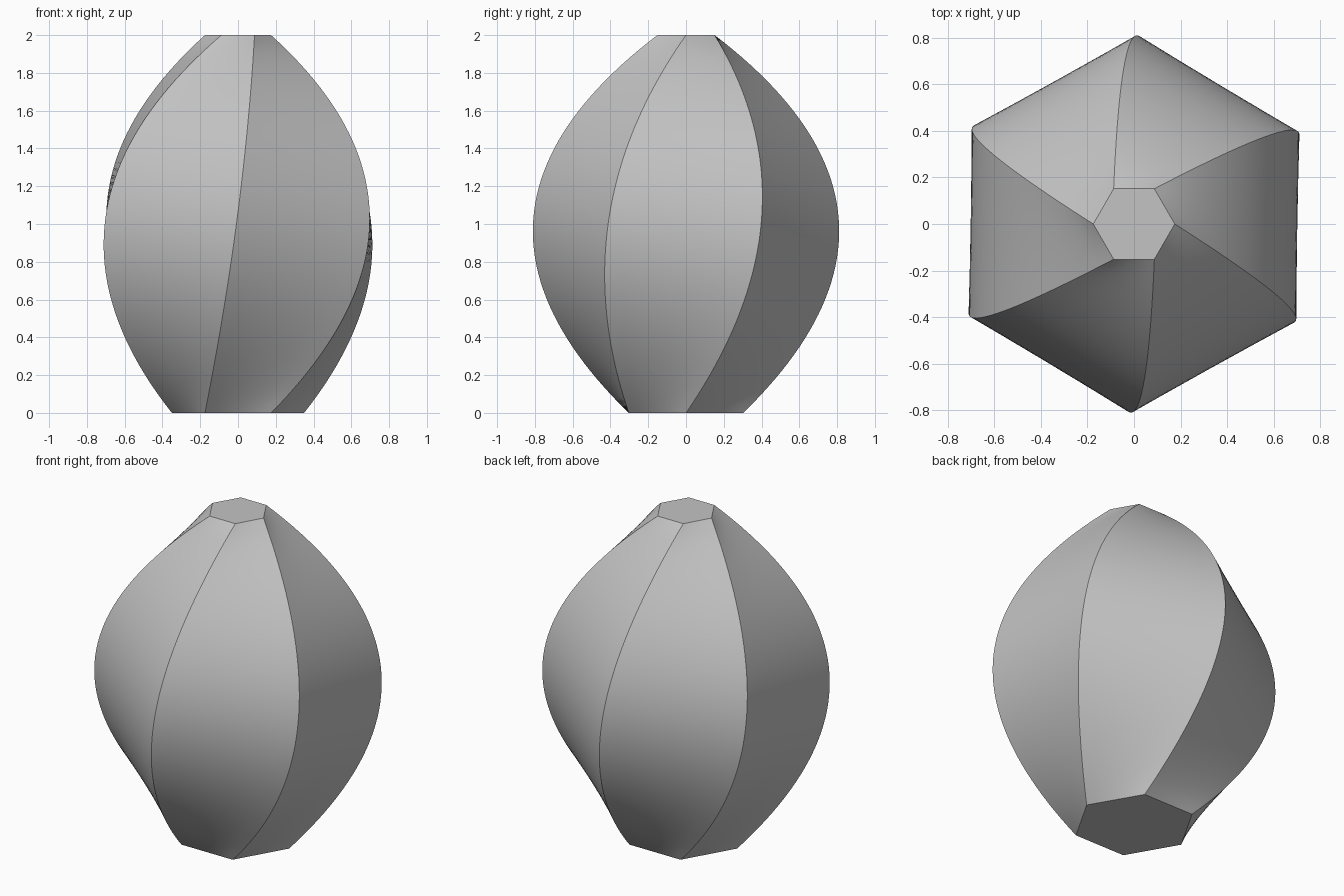
import bpy, bmesh
from math import sin, cos, radians
from mathutils import Vector

cube = bpy.data.objects.get("Cube")
if cube:
    bpy.data.objects.remove(cube, do_unlink=True)

SIDES, RINGS, SPLITS = 6, 48, 8
MID_T = 0.486            # loft parameter of the middle section

# One plain grey material
grey = bpy.data.materials.new("light grey")
grey.use_nodes = True
colour = (0.55, 0.55, 0.55, 1)
grey.diffuse_color = colour
grey.node_tree.nodes["Principled BSDF"].inputs["Base Color"].default_value = colour


def section_corner(radius, twist, z, i):
    a = radians(twist + i * 360 / SIDES)
    return Vector((radius * cos(a), radius * sin(a), z))


def corner(i, t):
    """Point on the curved corner edge through bottom, middle and top hexagons."""
    p0 = section_corner(0.35, 0, 0, i)
    p1 = section_corner(0.81, 29.4, 1, i)
    p2 = section_corner(0.175, 60, 2, i)
    m = MID_T
    return (p0 * ((t - m) * (t - 1) / m)
            + p1 * (t * (t - 1) / (m * (m - 1)))
            + p2 * (t * (t - m) / (1 - m)))


# Twisted hexagonal body: straight-sided rings lofted upward
bm = bmesh.new()
rings = []
for r in range(RINGS + 1):
    t = r / RINGS
    corners = [corner(i, t) for i in range(SIDES)]
    rings.append([bm.verts.new(corners[i].lerp(corners[(i + 1) % SIDES], s / SPLITS))
                  for i in range(SIDES) for s in range(SPLITS)])

count = SIDES * SPLITS
for low, high in zip(rings, rings[1:]):
    for k in range(count):
        n = (k + 1) % count
        bm.faces.new((low[k], low[n], high[n], high[k]))

# Flat end caps
bm.faces.new(rings[-1])
bm.faces.new(rings[0][::-1])
bmesh.ops.recalc_face_normals(bm, faces=bm.faces[:])

mesh = bpy.data.meshes.new("twisted_body")
bm.to_mesh(mesh)
bm.free()
mesh.materials.append(grey)
body = bpy.data.objects.new("twisted_body", mesh)
bpy.context.collection.objects.link(body)

# Smooth panels with crisp corner edges
for o in bpy.context.selected_objects:
    o.select_set(False)
body.select_set(True)
bpy.context.view_layer.objects.active = body
bpy.ops.object.shade_smooth_by_angle(angle=radians(25))
